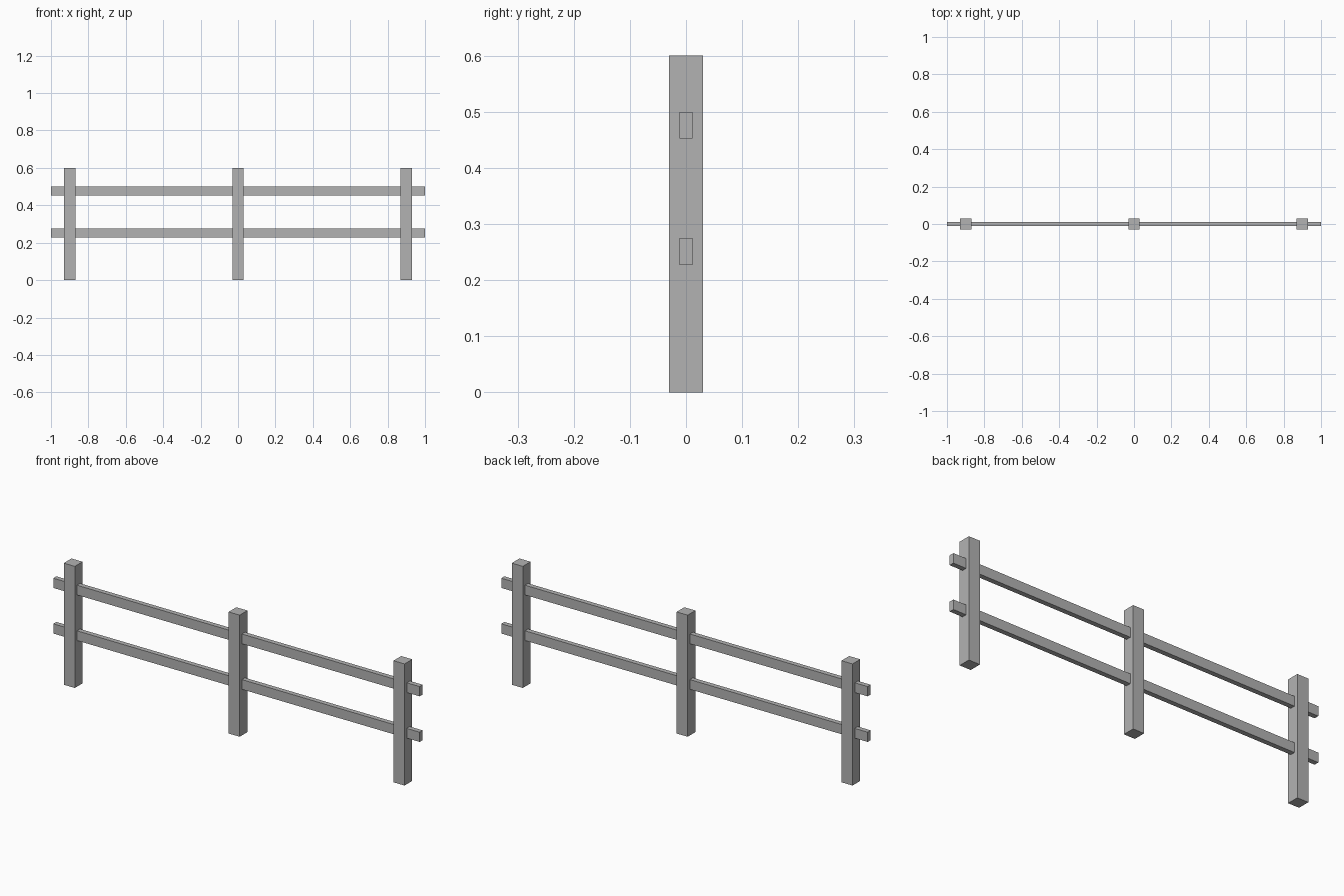
import bpy

if "Cube" in bpy.data.objects:
    bpy.data.objects.remove(bpy.data.objects["Cube"])

# Single flat grey for the whole fence
grey = bpy.data.materials.new("grey")
grey.diffuse_color = (0.45, 0.45, 0.45, 1)
grey.use_nodes = True
grey.node_tree.nodes["Principled BSDF"].inputs["Base Color"].default_value = grey.diffuse_color


def box(name, center, size):
    bpy.ops.mesh.primitive_cube_add(size=1, location=center)
    obj = bpy.context.object
    obj.name = name
    obj.scale = size
    bpy.ops.object.transform_apply(location=False, rotation=False, scale=True)
    obj.data.materials.append(grey)


# Three square posts
for side, x in (("left", -0.9), ("middle", 0), ("right", 0.9)):
    box(side + "_post", (x, 0, 0.3), (0.06, 0.06, 0.6))

# Two rails running through the posts
for level, z in (("lower", 0.251), ("upper", 0.476)):
    box(level + "_rail", (0, 0, z), (2, 0.024, 0.048))
